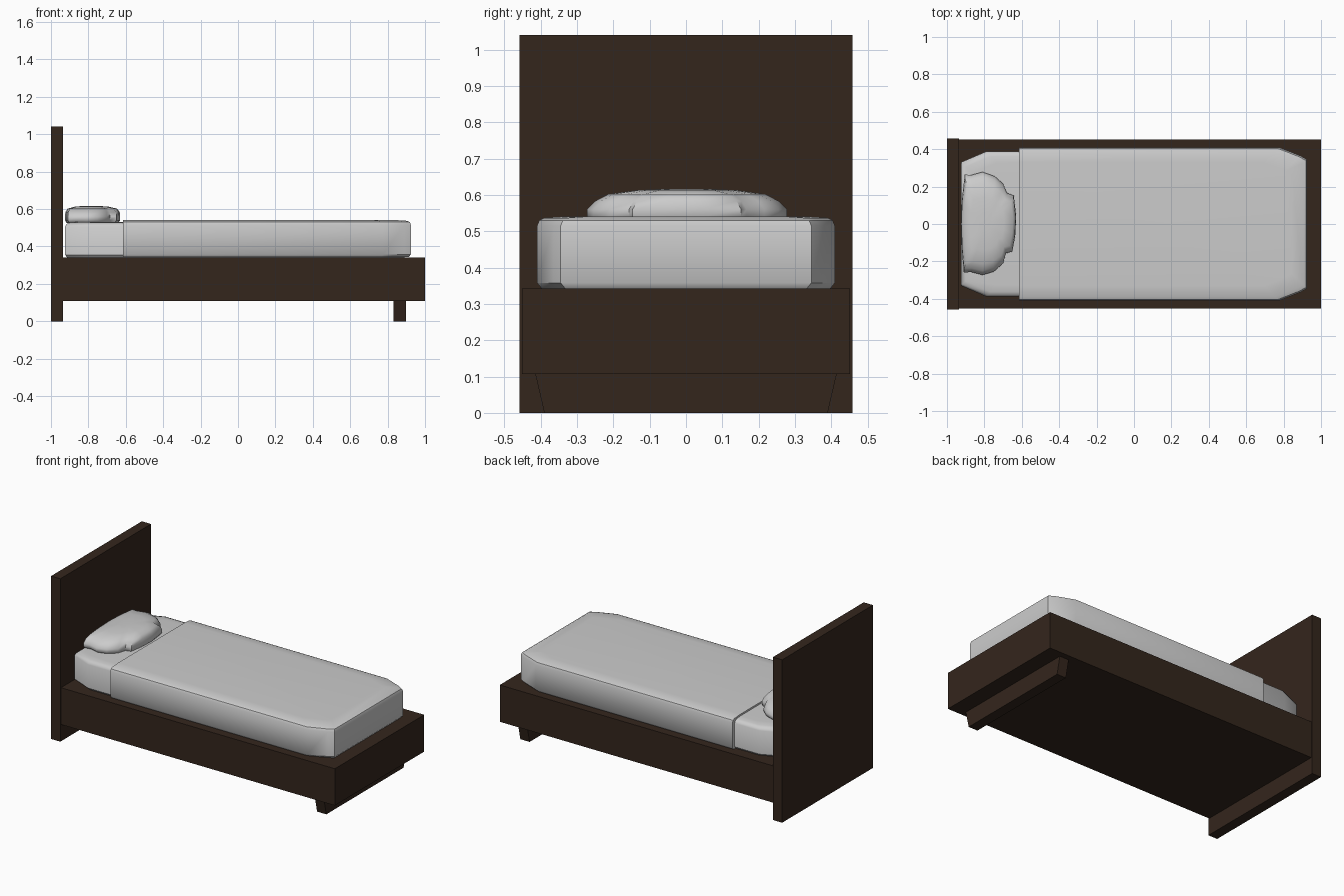
import bpy, bmesh, math

if "Cube" in bpy.data.objects:
    bpy.data.objects.remove(bpy.data.objects["Cube"])

wood = bpy.data.materials.new("dark_wood")
wood.diffuse_color = (0.034, 0.019, 0.012, 1)
wood.use_nodes = True
wood.node_tree.nodes["Principled BSDF"].inputs["Base Color"].default_value = wood.diffuse_color


def add_object(name, bm, material=None, smooth=None):
    bmesh.ops.recalc_face_normals(bm, faces=bm.faces)
    mesh = bpy.data.meshes.new(name)
    bm.to_mesh(mesh)
    bm.free()
    obj = bpy.data.objects.new(name, mesh)
    bpy.context.collection.objects.link(obj)
    if material:
        mesh.materials.append(material)
    if smooth:
        bpy.ops.object.select_all(action='DESELECT')
        obj.select_set(True)
        bpy.context.view_layer.objects.active = obj
        bpy.ops.object.shade_smooth_by_angle(angle=math.radians(smooth))
    return obj


def loft(name, rings, material=None, smooth=None):
    """Skin a stack of equal-length closed rings and cap both ends."""
    bm = bmesh.new()
    loops = [[bm.verts.new(p) for p in ring] for ring in rings]
    n = len(loops[0])
    for a, b in zip(loops, loops[1:]):
        for i in range(n):
            j = (i + 1) % n
            bm.faces.new((a[i], a[j], b[j], b[i]))
    bm.faces.new(loops[0][::-1])
    bm.faces.new(loops[-1])
    return add_object(name, bm, material, smooth)


def rect(x0, x1, y, z):
    return [(x0, -y, z), (x1, -y, z), (x1, y, z), (x0, y, z)]


# Wooden parts: headboard, box frame and tapered foot bar
loft("headboard", [rect(-1, -0.935, 0.458, 0), rect(-1, -0.935, 0.458, 1.04)], wood)
loft("bed_frame", [rect(-0.935, 1, 0.451, 0.107), rect(-0.935, 1, 0.451, 0.342)], wood)
loft("foot_bar", [rect(0.832, 0.897, 0.39, 0), rect(0.832, 0.897, 0.415, 0.108)], wood)


def padded_slab(name, half, profile, fixed_x=None):
    """half: outline on the +y side; profile: (inset, z) from bottom to top."""
    outline = [(x, -y) for x, y in half] + [(x, y) for x, y in reversed(half)]
    rings = []
    for d, z in profile:
        ring = []
        for x, y in outline:
            nx = x if x == fixed_x else x - math.copysign(d, x)
            ring.append((nx, y - math.copysign(d, y), z))
        rings.append(ring)
    return loft(name, rings, smooth=40)


# Mattress with clipped corners
padded_slab("mattress",
            [(-0.925, 0.33), (-0.79, 0.388), (0.76, 0.388), (0.90, 0.33)],
            [(0.012, 0.341), (0, 0.355), (0, 0.505), (0.008, 0.52), (0.025, 0.527), (0.06, 0.53)])

# Blanket wrapped over the mattress, cut straight at the head end
padded_slab("blanket",
            [(-0.615, 0.41), (0.775, 0.41), (0.89, 0.365), (0.925, 0.345)],
            [(0.012, 0.343), (0, 0.358), (0, 0.515), (0.006, 0.53), (0.02, 0.537), (0.08, 0.541)],
            fixed_x=-0.615)

# Pillow: irregular outline, puffed up in rings
outline = [(-0.925, 0), (-0.92, -0.14), (-0.91, -0.265), (-0.87, -0.262), (-0.81, -0.278),
           (-0.75, -0.26), (-0.70, -0.215), (-0.685, -0.16), (-0.65, -0.15), (-0.635, -0.06),
           (-0.63, 0.04), (-0.643, 0.155), (-0.68, 0.17), (-0.70, 0.22), (-0.745, 0.26),
           (-0.81, 0.284), (-0.87, 0.267), (-0.905, 0.27), (-0.92, 0.13)]
cx = -0.79
layers = [(0.93, 0.93, 0.525), (1, 0.98, 0.54), (1, 0.98, 0.56), (0.985, 0.9, 0.583),
          (0.9, 0.77, 0.602), (0.6, 0.5, 0.613), (0.25, 0.2, 0.617)]
loft("pillow", [[(cx + (x - cx) * sx, y * sy, z) for x, y in outline]
                for sx, sy, z in layers], smooth=50)
